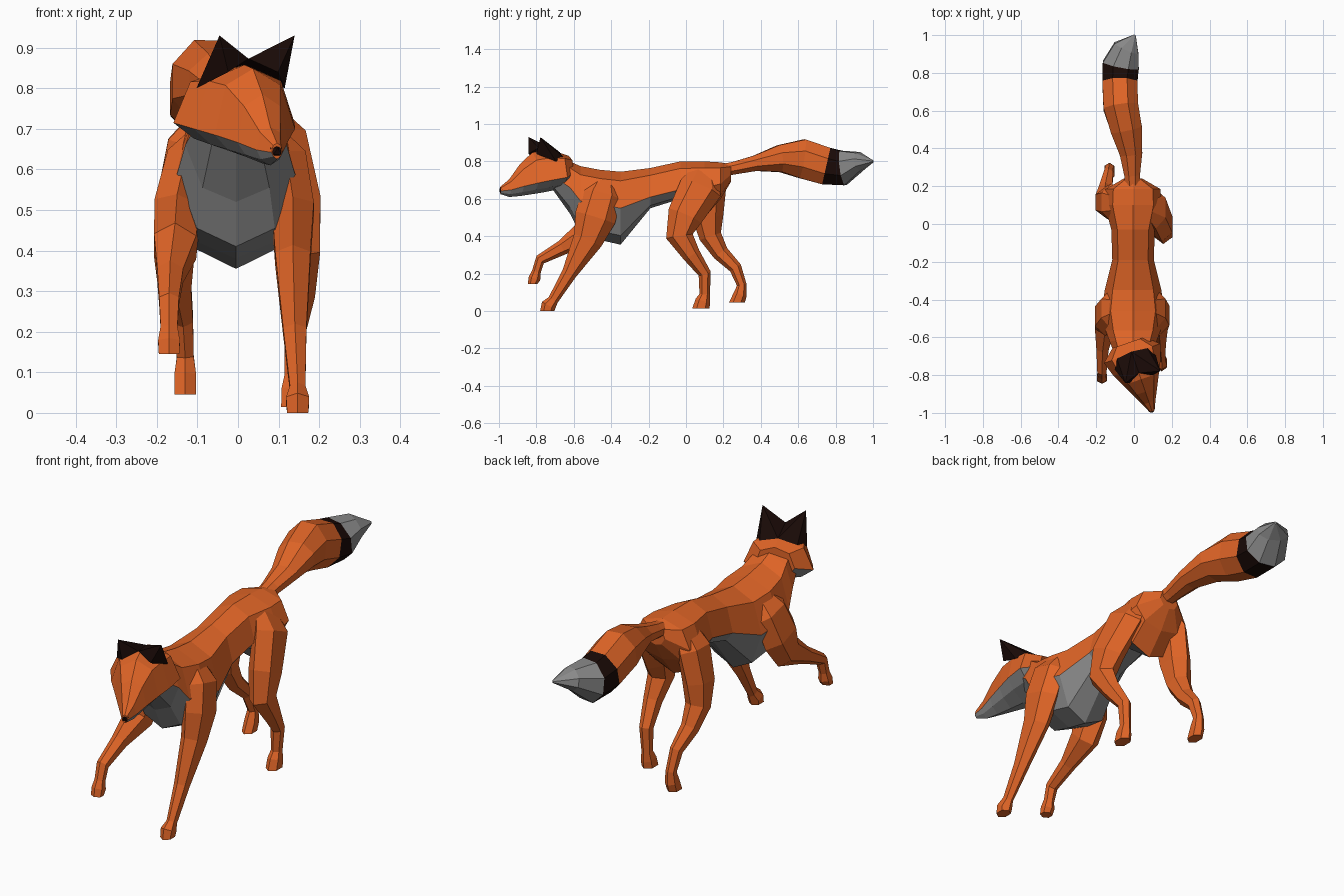
import bpy, bmesh, math
from mathutils import Vector


def material(name, rgb):
    m = bpy.data.materials.new(name)
    m.diffuse_color = (*rgb, 1)
    return m


MATS = [material("orange_fur", (0.75, 0.13, 0.02)),
        material("pale_fur", (0.25, 0.25, 0.25)),
        material("dark_fur", (0.01, 0.003, 0.002))]
ORANGE, PALE, DARK = 0, 1, 2
X, Y = Vector((1, 0, 0)), Vector((0, 1, 0))


def skin(name, rings, pick=lambda i, j: ORANGE):
    """Join a list of point rings into a closed flat-shaded mesh."""
    bm = bmesh.new()
    rows = [[bm.verts.new(p) for p in r] for r in rings]
    n = len(rows[0])
    for i in range(len(rows) - 1):
        for j in range(n):
            k = (j + 1) % n
            f = bm.faces.new((rows[i][j], rows[i][k], rows[i + 1][k], rows[i + 1][j]))
            f.material_index = pick(i, j)
    for i in (0, len(rows) - 1):
        bm.faces.new(rows[i]).material_index = pick(min(i, len(rows) - 2), n // 2)
    return finish(name, bm)


def finish(name, bm):
    bmesh.ops.recalc_face_normals(bm, faces=bm.faces)
    me = bpy.data.meshes.new(name)
    bm.to_mesh(me)
    bm.free()
    for m in MATS:
        me.materials.append(m)
    ob = bpy.data.objects.new(name, me)
    bpy.context.collection.objects.link(ob)
    return ob


def section(origin, fwd, side, low, s, zt, zm, zb, w):
    """Eight-point section: keel, low, side, upper, spine and mirrored."""
    zl, zu = zm + (zb - zm) * low, zm + (zt - zm) * 0.75
    half = [(0, zb), (0.66 * w, zl), (w, zm), (0.72 * w, zu), (0, zt),
            (-0.72 * w, zu), (-w, zm), (-0.66 * w, zl)]
    return [origin + fwd * s + side * t + Vector((0, 0, z)) for t, z in half]


def limb(name, stations, sides=6, pick=lambda i, j: ORANGE, flat_end=True):
    """Tube along stations of (x, y, z, half width, half depth)."""
    pts = [Vector(s[:3]) for s in stations]
    last, rings = len(pts) - 1, []
    for i, (p, s) in enumerate(zip(pts, stations)):
        t = (pts[min(i + 1, last)] - pts[max(i - 1, 0)]).normalized()
        side = (X - t * t.x).normalized()
        up = t.cross(side)
        if flat_end and i == last:      # level sole of the paw
            side, up = X, -Y
        rings.append([p + side * s[3] * math.cos(a) + up * s[4] * math.sin(a)
                      for a in (math.tau * (j + 0.5) / sides for j in range(sides))])
    return skin(name, rings, pick)


def under(i, j):
    return PALE if j in (0, 1, 6, 7) else ORANGE


# trunk: y, spine z, side z, keel z, half width
trunk = [(-0.72, 0.84, 0.73, 0.66, 0.085), (-0.62, 0.80, 0.66, 0.52, 0.125),
         (-0.565, 0.775, 0.59, 0.41, 0.145), (-0.46, 0.755, 0.57, 0.38, 0.165),
         (-0.35, 0.745, 0.55, 0.355, 0.15), (-0.19, 0.765, 0.61, 0.55, 0.11),
         (-0.03, 0.80, 0.65, 0.60, 0.115), (0.10, 0.80, 0.66, 0.50, 0.15),
         (0.185, 0.795, 0.68, 0.60, 0.145), (0.24, 0.785, 0.73, 0.69, 0.05)]
skin("trunk", [section(Vector((-0.005, 0, 0)), Y, X, 0.75, *r) for r in trunk],
     lambda i, j: ORANGE if i >= 7 else under(i, j))

# head, turned to one side
P = Vector((-0.01, -0.685, 0))
F, R = Vector((0.326, -0.945, 0)), Vector((0.945, 0.326, 0))
head = [(-0.06, 0.83, 0.74, 0.67, 0.09), (0.0, 0.85, 0.715, 0.65, 0.158),
        (0.08, 0.858, 0.70, 0.635, 0.132), (0.145, 0.848, 0.685, 0.625, 0.10),
        (0.215, 0.785, 0.667, 0.615, 0.066), (0.275, 0.705, 0.648, 0.61, 0.036),
        (0.325, 0.665, 0.642, 0.625, 0.014)]
skin("head", [section(P, F, R, 0.6, *r) for r in head], under)


def head_point(s, t, z):
    return P + F * s + R * t + Vector((0, 0, z))


# ears: broad dark pyramids meeting at the crown
for label, m in (("left", -1), ("right", 1)):
    bm = bmesh.new()
    base = [(0.05, 0.115, 0.80), (0.145, 0.065, 0.84), (0.11, 0.0, 0.873),
            (-0.01, 0.0, 0.85), (0.0, 0.085, 0.825)]
    vs = [bm.verts.new(head_point(s, t * m, z)) for s, t, z in base]
    tip = bm.verts.new(head_point(0.137, 0.098 * m + 0.013, 0.93))
    bm.faces.new(vs)
    for a, b in zip(vs, vs[1:] + vs[:1]):
        bm.faces.new((a, b, tip))
    for f in bm.faces:
        f.material_index = DARK
    finish("ear_" + label, bm)

# nose
bm = bmesh.new()
bmesh.ops.create_icosphere(bm, subdivisions=1, radius=0.018)
bmesh.ops.translate(bm, verts=bm.verts, vec=head_point(0.315, 0, 0.645))
for f in bm.faces:
    f.material_index = DARK
finish("nose", bm)

# front legs: one planted, one lifted, shoulders buried in the trunk
limb("front_leg_planted", [
    (0.08, -0.435, 0.70, 0.02, 0.06), (0.118, -0.45, 0.62, 0.058, 0.105),
    (0.135, -0.485, 0.50, 0.06, 0.11), (0.135, -0.525, 0.38, 0.05, 0.08),
    (0.14, -0.625, 0.20, 0.033, 0.04), (0.147, -0.71, 0.06, 0.022, 0.028),
    (0.147, -0.735, 0.03, 0.033, 0.04), (0.147, -0.742, 0.0, 0.03, 0.038)])
limb("front_leg_lifted", [
    (-0.085, -0.435, 0.70, 0.02, 0.06), (-0.125, -0.45, 0.62, 0.058, 0.105),
    (-0.15, -0.49, 0.50, 0.065, 0.11), (-0.155, -0.53, 0.41, 0.06, 0.08),
    (-0.167, -0.66, 0.34, 0.037, 0.04), (-0.17, -0.78, 0.275, 0.028, 0.028),
    (-0.17, -0.80, 0.21, 0.024, 0.024), (-0.17, -0.81, 0.175, 0.031, 0.032),
    (-0.17, -0.82, 0.145, 0.029, 0.026)])

# hind legs, hips buried in the trunk
limb("hind_leg_right", [
    (0.075, 0.10, 0.75, 0.02, 0.07), (0.115, 0.08, 0.66, 0.062, 0.115),
    (0.147, -0.005, 0.51, 0.065, 0.095), (0.155, -0.035, 0.40, 0.055, 0.072),
    (0.155, 0.03, 0.30, 0.04, 0.048), (0.14, 0.10, 0.20, 0.03, 0.034),
    (0.135, 0.10, 0.09, 0.024, 0.028), (0.135, 0.09, 0.055, 0.032, 0.04),
    (0.135, 0.08, 0.015, 0.033, 0.046)])
limb("hind_leg_left", [
    (-0.08, 0.11, 0.75, 0.02, 0.07), (-0.12, 0.115, 0.66, 0.062, 0.10),
    (-0.147, 0.115, 0.51, 0.065, 0.085), (-0.155, 0.13, 0.40, 0.055, 0.06),
    (-0.15, 0.185, 0.31, 0.04, 0.044), (-0.135, 0.265, 0.23, 0.028, 0.034),
    (-0.13, 0.298, 0.14, 0.024, 0.026), (-0.13, 0.29, 0.09, 0.031, 0.036),
    (-0.13, 0.272, 0.045, 0.03, 0.042)])

# tail with dark band and pale tip
limb("tail", [
    (-0.005, 0.18, 0.75, 0.04, 0.035), (-0.01, 0.26, 0.765, 0.045, 0.037),
    (-0.015, 0.37, 0.79, 0.064, 0.045), (-0.04, 0.50, 0.815, 0.09, 0.078),
    (-0.07, 0.62, 0.815, 0.1, 0.113), (-0.075, 0.75, 0.775, 0.1, 0.108),
    (-0.07, 0.84, 0.765, 0.105, 0.1), (-0.04, 0.93, 0.80, 0.075, 0.053),
    (0.005, 1.0, 0.80, 0.006, 0.006)], 8,
    lambda i, j: ORANGE if i < 5 else DARK if i == 5 else PALE, False)
